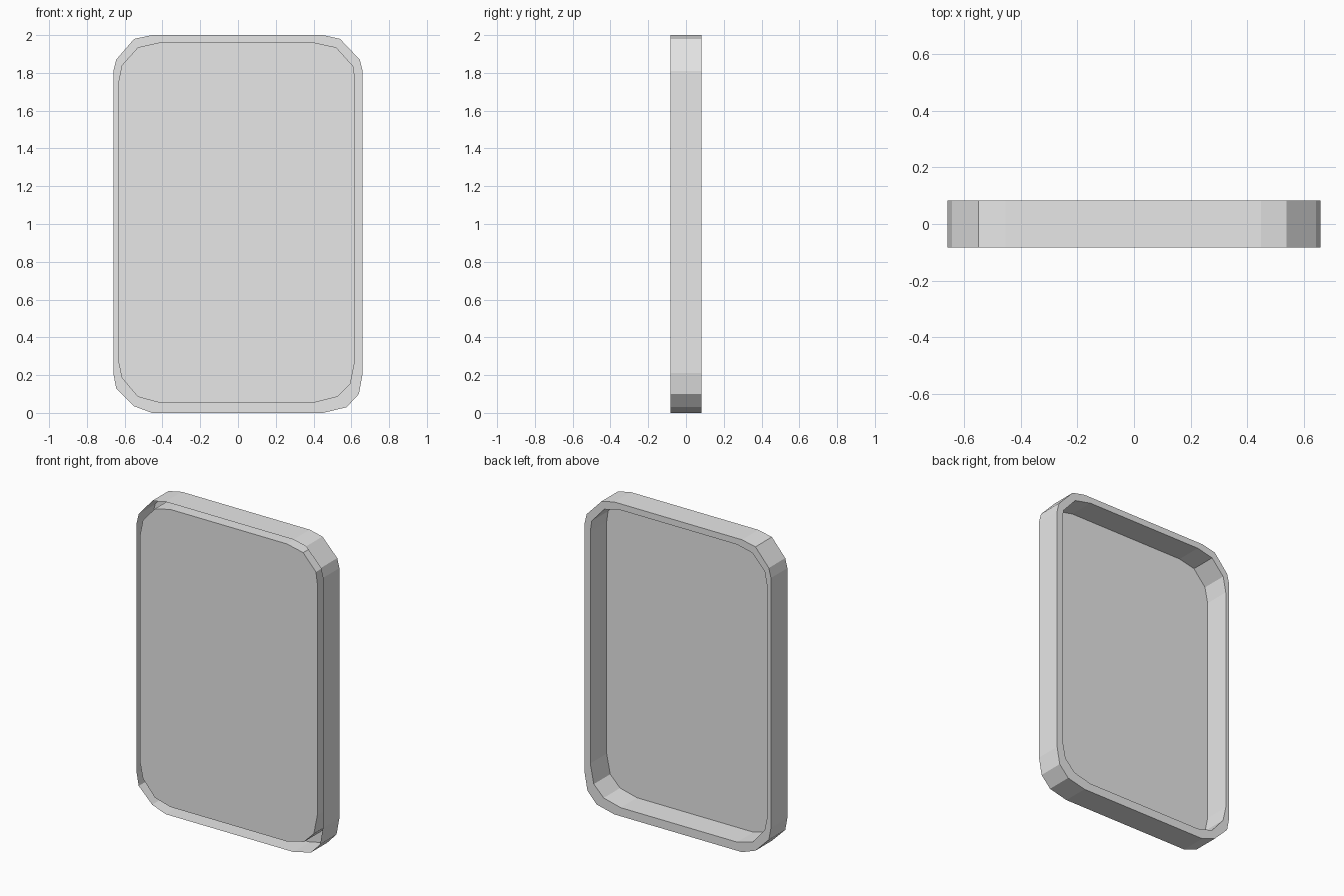
import bpy
import bmesh

default_cube = bpy.data.objects.get("Cube")
if default_cube:
    bpy.data.objects.remove(default_cube, do_unlink=True)

# Plain grey material shared by every part
grey = bpy.data.materials.new("light_grey")
grey.use_nodes = True
grey.diffuse_color = (0.8, 0.8, 0.8, 1)
grey.node_tree.nodes["Principled BSDF"].inputs["Base Color"].default_value = grey.diffuse_color

FRONT, BACK = -0.083, 0.083

# Outlines as (x, z) corner points, clockwise from the upper left corner
OUTER = [
    (-.66, 1.81), (-.645, 1.87), (-.55, 1.98), (-.455, 2),
    (.45, 2), (.54, 1.98), (.645, 1.87), (.66, 1.81),
    (.66, .21), (.64, .1), (.575, .03), (.45, 0),
    (-.455, 0), (-.55, .035), (-.645, .13), (-.66, .21),
]
INNER = [
    (-.635, 1.74), (-.615, 1.84), (-.53, 1.935), (-.42, 1.96),
    (.405, 1.96), (.52, 1.935), (.61, 1.835), (.62, 1.765),
    (.62, .28), (.595, .155), (.525, .085), (.405, .055),
    (-.42, .055), (-.53, .085), (-.615, .185), (-.635, .28),
]


def add_loop(bm, outline, depth):
    """Place one outline at the given depth."""
    return [bm.verts.new((x, depth, z)) for x, z in outline]


def finish(bm, name):
    """Turn the bmesh into a named flat-shaded object."""
    mesh = bpy.data.meshes.new(name)
    bm.to_mesh(mesh)
    bm.free()
    mesh.materials.append(grey)
    part = bpy.data.objects.new(name, mesh)
    bpy.context.collection.objects.link(part)
    return part


def band(name, start_outline, start_depth, end_outline, end_depth):
    """Closed strip of quads running between two outlines."""
    bm = bmesh.new()
    start = add_loop(bm, start_outline, start_depth)
    end = add_loop(bm, end_outline, end_depth)
    for i in range(len(start)):
        j = (i + 1) % len(start)
        bm.faces.new((start[i], start[j], end[j], end[i]))
    return finish(bm, name)


def panel(name, outline, depth):
    """Single flat sheet filling an outline."""
    bm = bmesh.new()
    bm.faces.new(add_loop(bm, outline, depth))
    return finish(bm, name)


# Hollow frame, open between its walls at the front and closed at the back
band("outer_wall", OUTER, FRONT, OUTER, BACK)
band("back_rim", OUTER, BACK, INNER, BACK)
band("inner_wall", INNER, BACK, INNER, FRONT)

# Sheet across the front, forming the floor of the recess seen from behind
panel("front_panel", INNER, FRONT)
